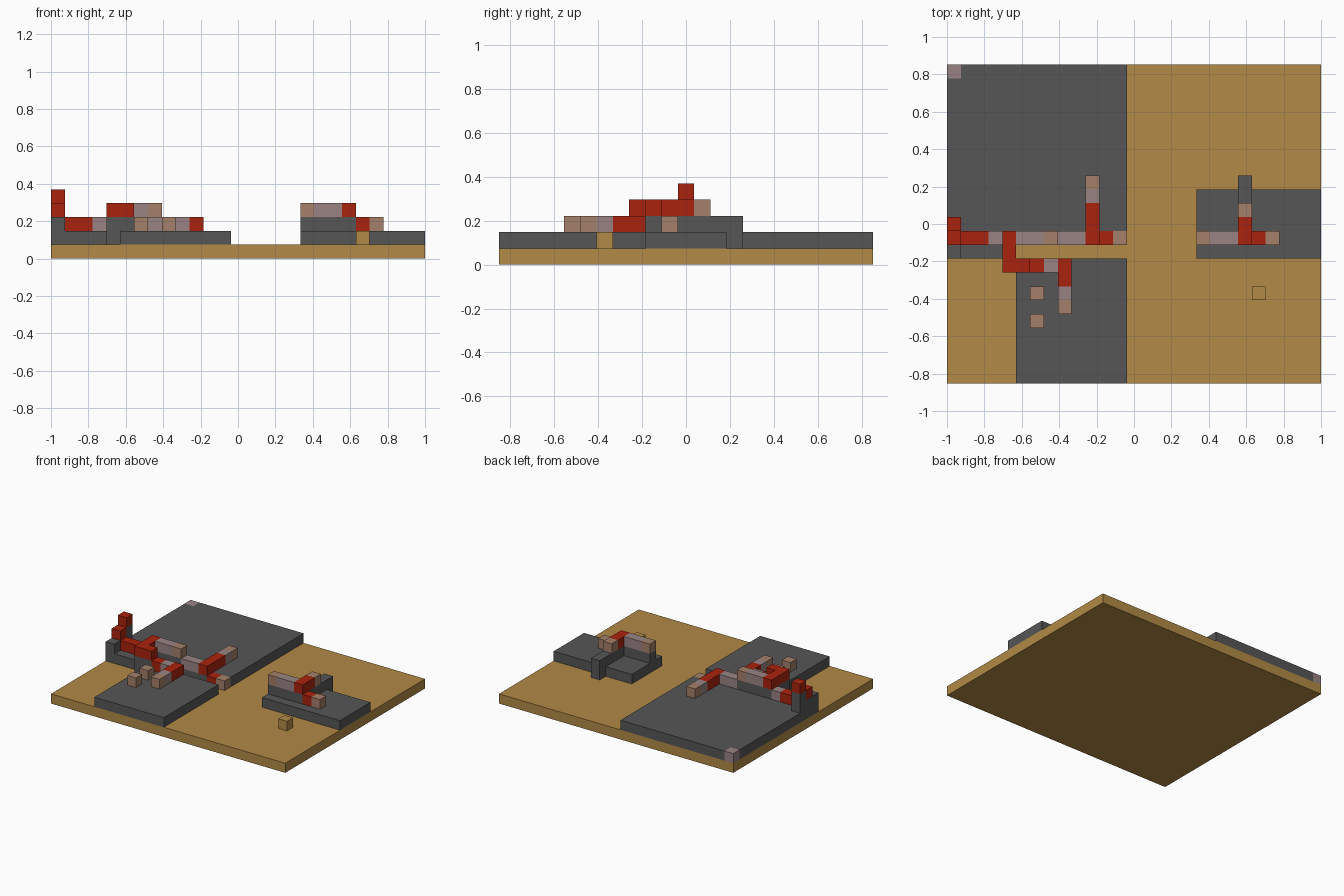
import bpy

cube = bpy.data.objects.get("Cube")
if cube:
    bpy.data.objects.remove(cube, do_unlink=True)

COLS, ROWS = 27, 23
CELL = 2 / COLS


def srgb(*rgb):
    return [((c / 255 + 0.055) / 1.055) ** 2.4 for c in rgb] + [1.0]


def material(name, colour):
    m = bpy.data.materials.new(name)
    m.use_nodes = True
    m.diffuse_color = colour
    m.node_tree.nodes["Principled BSDF"].inputs["Base Color"].default_value = colour
    return m


SAND = material("sand", srgb(178, 138, 70))
STONE = material("stone grey", srgb(86, 86, 86))
RED = material("red", srgb(170, 34, 14))
MAUVE = material("mauve grey", srgb(154, 132, 132))
BROWN = material("dusty brown", srgb(164, 128, 104))


def block(name, mat, x, y, z, nx=1, ny=1, nz=1):
    """Block with its low corner at grid cell x, y, z and a size in cells."""
    verts = [((x + a * nx - COLS / 2) * CELL, (y + b * ny - ROWS / 2) * CELL,
              (z + c * nz) * CELL) for a in (0, 1) for b in (0, 1) for c in (0, 1)]
    faces = [(0, 1, 3, 2), (4, 6, 7, 5), (0, 4, 5, 1),
             (2, 3, 7, 6), (0, 2, 6, 4), (1, 5, 7, 3)]
    mesh = bpy.data.meshes.new(name)
    mesh.from_pydata(verts, [], faces)
    mesh.materials.append(mat)
    ob = bpy.data.objects.new(name, mesh)
    bpy.context.collection.objects.link(ob)


# Ground and low platforms
block("ground", SAND, 0, 0, 0, COLS, ROWS)
block("sand_cube", SAND, 22, 6, 1)
block("back_platform", STONE, 0, 11, 1, 13, 11)
block("back_platform_rear_row", STONE, 1, 22, 1, 12)
block("back_platform_front_row", STONE, 0, 10, 1, 11)
block("back_platform_step", STONE, 0, 9, 1, 5)
block("platform_corner", MAUVE, 0, 22, 1)
block("front_platform", STONE, 5, 0, 1, 8, 9)
block("side_platform", STONE, 18, 9, 1, 9, 5)

# Corner tower with the start of the track
block("tower_front", STONE, 0, 9, 2, 1, 2)
block("tower_back", STONE, 0, 11, 2, 1, 1, 2)
block("tower_top", RED, 0, 11, 4)
block("tower_step", RED, 0, 10, 3)
block("track_start", RED, 1, 10, 2, 2)
block("track_start_end", MAUVE, 3, 10, 2)

# Raised bridge and its supports
block("bridge_foot", STONE, 4, 8, 1)
block("bridge_support", STONE, 4, 8, 2, 1, 3)
block("bridge_support_front", STONE, 5, 8, 2)
block("bridge_support_back", STONE, 5, 10, 2, 3)
block("bridge", RED, 4, 8, 3, 1, 3)
block("bridge_front", RED, 5, 8, 3)
block("bridge_back", MAUVE, 5, 10, 3, 2)
block("bridge_back_end", BROWN, 7, 10, 3)

# Front branch
block("front_branch_start", RED, 6, 8, 2)
block("front_branch_link", MAUVE, 7, 8, 2)
block("front_branch", RED, 8, 7, 2, 1, 2)
block("front_branch_tip", MAUVE, 8, 6, 2)
block("front_branch_end", BROWN, 8, 5, 2)
for row in (4, 6):
    block("loose_cube", BROWN, 6, row, 2)

# Back branch and the lower spur beside it
block("back_branch_link", MAUVE, 8, 10, 2, 2)
block("back_branch", RED, 10, 10, 2, 1, 3)
block("back_branch_tip", MAUVE, 10, 13, 2)
block("back_branch_end", BROWN, 10, 14, 2)
block("spur", RED, 11, 10, 1)
block("spur_end", BROWN, 12, 10, 1)

# Raised wall on the side platform
block("side_wall", STONE, 18, 10, 2, 3)
block("side_wall_cross", STONE, 21, 10, 2, 1, 5)
block("side_wall_foot", STONE, 21, 14, 1)
block("side_track_end", BROWN, 18, 10, 3)
block("side_track", MAUVE, 19, 10, 3, 2)
block("side_track_bend", RED, 21, 10, 3, 1, 2)
block("side_track_back_end", BROWN, 21, 12, 3)
block("side_track_low", RED, 22, 10, 2)
block("side_track_low_end", BROWN, 23, 10, 2)
